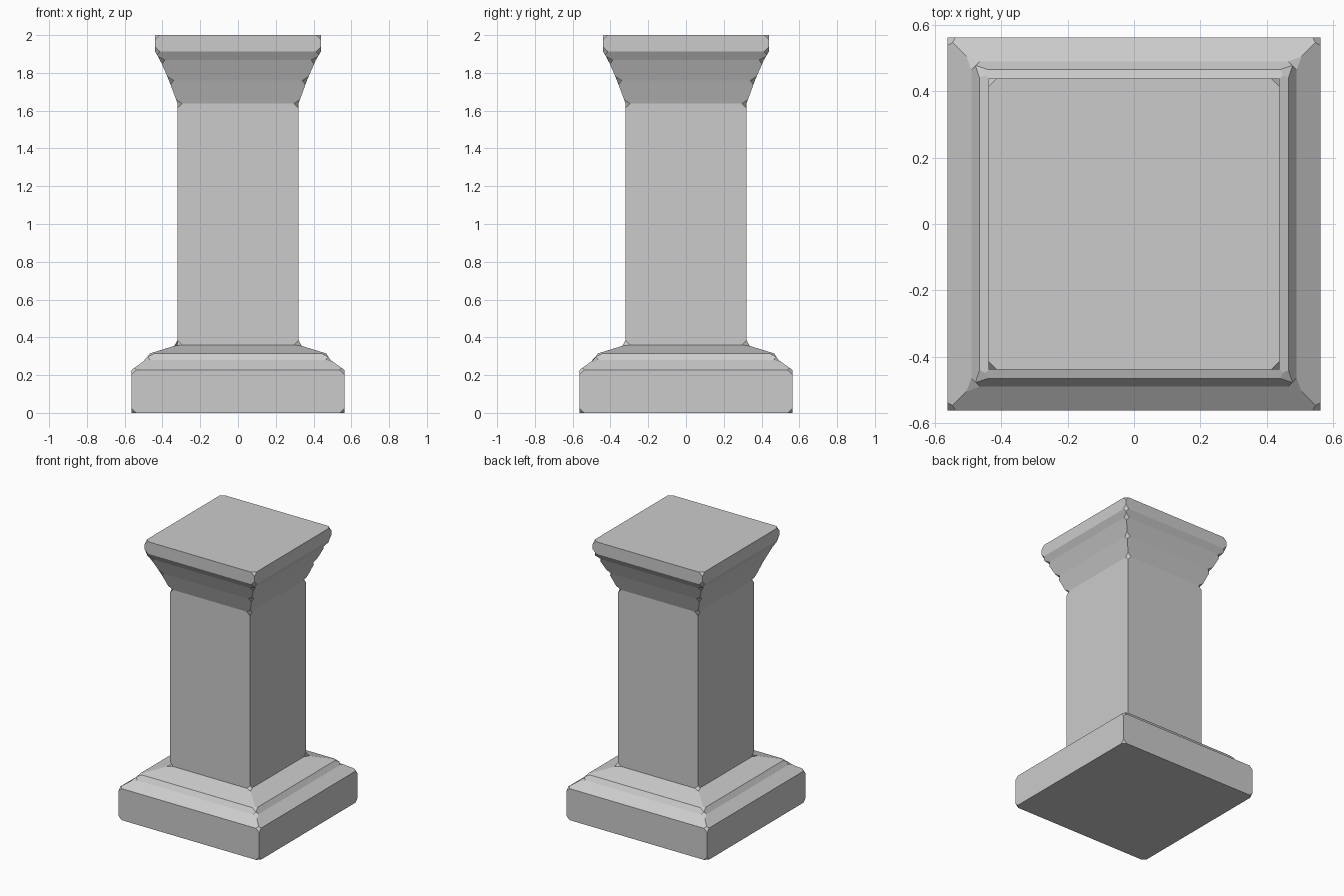
import bpy
import bmesh

cube = bpy.data.objects.get("Cube")
if cube:
    bpy.data.objects.remove(cube, do_unlink=True)

stone = bpy.data.materials.new("grey stone")
stone.use_nodes = True
GREY = (0.6, 0.6, 0.6, 1)
stone.diffuse_color = GREY
stone.node_tree.nodes["Principled BSDF"].inputs["Base Color"].default_value = GREY

# Half width and height of each square ring, from the foot to the top
PROFILE = [
    (0.563, 0.0), (0.563, 0.228),                   # plinth
    (0.49, 0.28), (0.466, 0.315), (0.32, 0.36),     # base moulding
    (0.32, 1.637), (0.365, 1.76), (0.412, 1.868),   # shaft and flared capital
    (0.439, 1.913), (0.439, 2.0),                   # top slab
]
CHIP = 0.025

bm = bmesh.new()
rings = [[bm.verts.new((sx * w, sy * w, z))
          for sx, sy in ((-1, -1), (1, -1), (1, 1), (-1, 1))]
         for w, z in PROFILE]

# Closed square column
bm.faces.new(rings[0][::-1])
bm.faces.new(rings[-1])
for low, high in zip(rings, rings[1:]):
    for i in range(4):
        j = (i + 1) % 4
        bm.faces.new((low[i], low[j], high[j], high[i]))

# Chipped corners: each corner point is cut off, the edges stay sharp
bmesh.ops.bevel(bm, geom=bm.verts[:], offset=CHIP, offset_type='OFFSET',
                segments=1, profile=0.5, affect='VERTICES', clamp_overlap=False)
bmesh.ops.recalc_face_normals(bm, faces=bm.faces[:])

mesh = bpy.data.meshes.new("pedestal")
bm.to_mesh(mesh)
bm.free()
mesh.materials.append(stone)
pedestal = bpy.data.objects.new("pedestal", mesh)
bpy.context.collection.objects.link(pedestal)
